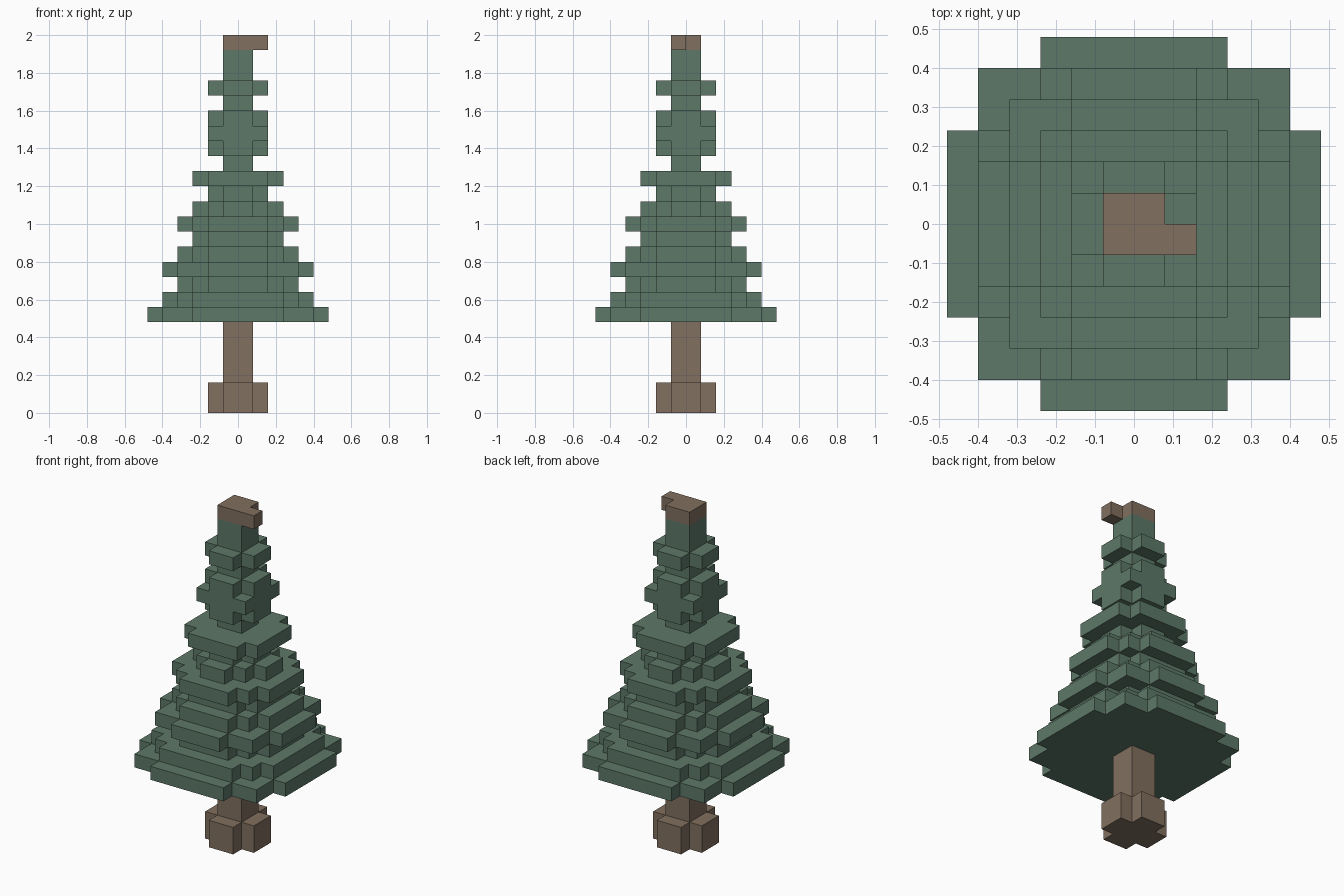
import bpy, bmesh, math
from mathutils import Vector

if "Cube" in bpy.data.objects:
    bpy.data.objects.remove(bpy.data.objects["Cube"])

U = 0.08  # block size; all layers below are counted in blocks


def material(name, rgb):
    m = bpy.data.materials.new(name)
    m.diffuse_color = (*rgb, 1)
    m.use_nodes = True
    m.node_tree.nodes["Principled BSDF"].inputs["Base Color"].default_value = m.diffuse_color
    return m


def layer(z, steps):
    """Cells of a stepped disc: a union of centred rectangles, mirrored in x and y."""
    return {(x, y, z) for w, d in steps
            for x in range(-w, w) for y in range(-d, d)}


def disc(z, *half):
    """Steps given as (w, d) also get their (d, w) twin."""
    return layer(z, [s for w, d in half for s in ((w, d), (d, w))])


def build(name, cells, mat):
    """Outer skin of a set of blocks, with flat regions merged."""
    bm = bmesh.new()
    for c in cells:
        for axis in range(3):
            for side in (0, 1):
                n = list(c)
                n[axis] += 2 * side - 1
                if tuple(n) in cells:
                    continue
                quad = []
                for a, b in ((0, 0), (1, 0), (1, 1), (0, 1)):
                    p = list(c)
                    p[axis] += side
                    p[(axis + 1) % 3] += a
                    p[(axis + 2) % 3] += b
                    quad.append(bm.verts.new(Vector(p) * U))
                bm.faces.new(quad if side else quad[::-1])
    bmesh.ops.remove_doubles(bm, verts=bm.verts, dist=1e-4)
    bmesh.ops.dissolve_limit(bm, angle_limit=math.radians(1),
                             verts=bm.verts, edges=bm.edges)
    me = bpy.data.meshes.new(name)
    bm.to_mesh(me)
    bm.free()
    me.materials.append(mat)
    ob = bpy.data.objects.new(name, me)
    bpy.context.collection.objects.link(ob)


bark = material("bark", (0.22, 0.16, 0.115))
needles = material("needles", (0.11, 0.19, 0.14))

# Trunk: flared two-block foot under a square post
trunk = set()
for z in range(6):
    trunk |= disc(z, (2, 1)) if z < 2 else disc(z, (1, 1))
build("trunk", trunk, bark)

# Foliage: tiers from the wide skirt up to the narrow spire
tiers = [
    [(6, 3), (5, 5)], [(5, 3), (4, 4)], [(4, 2), (3, 3)],
    [(5, 2), (4, 4)], [(4, 2), (3, 3)], [(3, 2)],
    [(4, 2), (3, 3)], [(3, 1), (2, 2)], [(2, 1)],
    [(3, 2)], [(1, 1)],
    [(2, 1)], [(2, 2)], [(2, 1)],
    [(1, 1)], [(2, 1)], [(1, 1)], [(1, 1)],
]
foliage = set()
for i, steps in enumerate(tiers):
    foliage |= disc(6 + i, *steps)
build("foliage", foliage, needles)

# Brown tip with one block sticking out to the right
build("tip", disc(24, (1, 1)) | {(1, -1, 24)}, bark)
